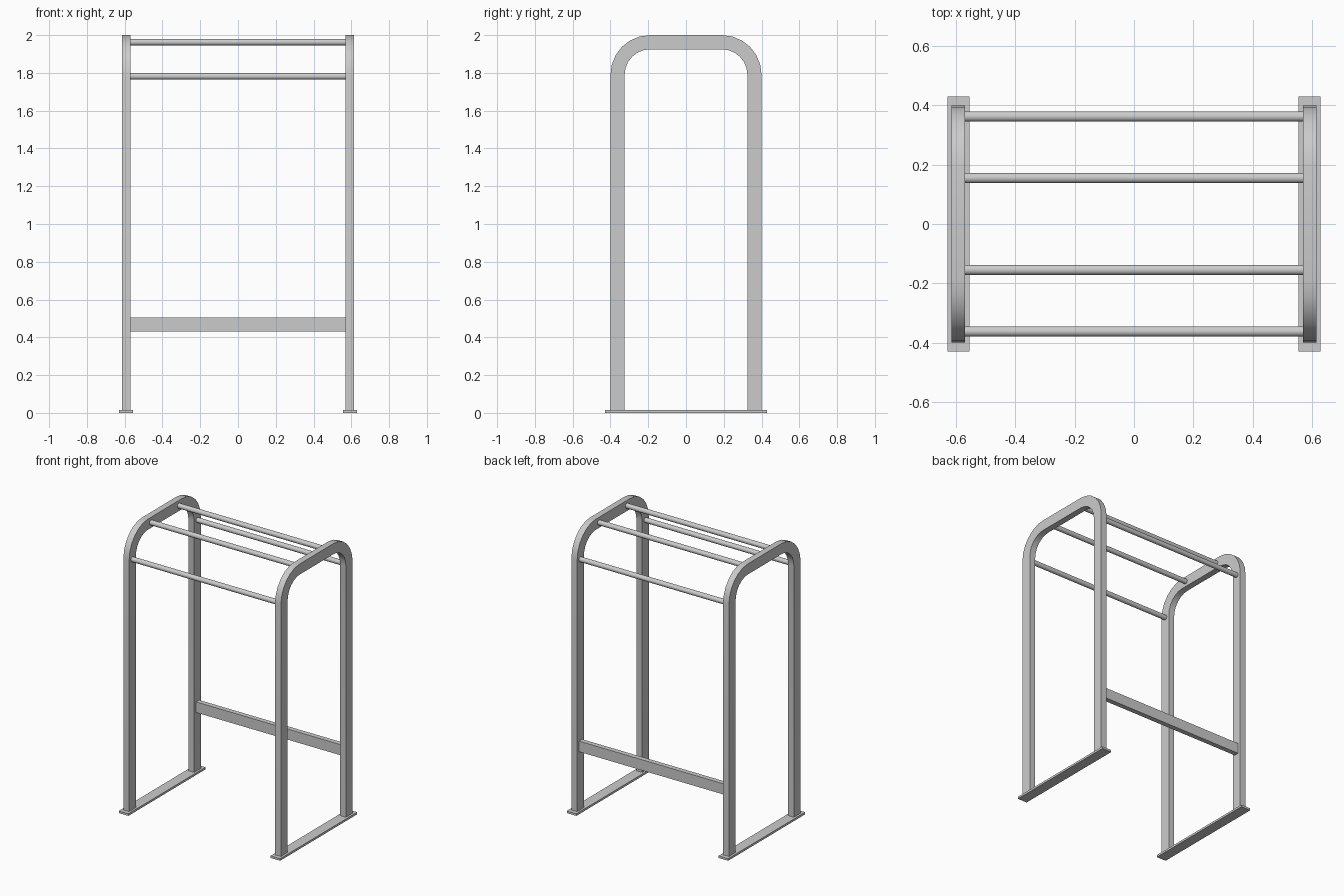
import bpy, bmesh, math

if "Cube" in bpy.data.objects:
    bpy.data.objects.remove(bpy.data.objects["Cube"])

FRAME_X, FRAME_W = 0.5925, 0.045
SEGS = 6


def box(name, center, size):
    bpy.ops.mesh.primitive_cube_add(size=1, location=center)
    ob = bpy.context.object
    ob.name = name
    ob.scale = size
    bpy.ops.object.transform_apply(location=False, rotation=False, scale=True)
    return ob


def arch_line(half, top, r):
    # one edge of the inverted U, from front foot to back foot
    pts = [(-half, 0.015)]
    for side, start in ((-1, math.pi), (1, math.pi / 2)):
        for i in range(SEGS + 1):
            a = start - i * math.pi / 2 / SEGS
            pts.append((side * (half - r) + r * math.cos(a), top - r + r * math.sin(a)))
    return pts + [(half, 0.015)]


def arch(name, x):
    outer = arch_line(0.4, 2.0, 0.21)
    inner = arch_line(0.325, 1.925, 0.135)
    bm = bmesh.new()
    rings = []
    for (yo, zo), (yi, zi) in zip(outer, inner):
        rings.append([bm.verts.new((sx * FRAME_W / 2, y, z)) for sx, y, z in
                      ((-1, yo, zo), (1, yo, zo), (1, yi, zi), (-1, yi, zi))])
    for a, b in zip(rings, rings[1:]):
        for i in range(4):
            j = (i + 1) % 4
            bm.faces.new((a[i], a[j], b[j], b[i]))
    bm.faces.new(rings[0])
    bm.faces.new(rings[-1])
    bmesh.ops.recalc_face_normals(bm, faces=bm.faces)
    me = bpy.data.meshes.new(name)
    bm.to_mesh(me)
    bm.free()
    ob = bpy.data.objects.new(name, me)
    ob.location.x = x
    bpy.context.collection.objects.link(ob)
    bpy.ops.object.select_all(action='DESELECT')
    ob.select_set(True)
    bpy.context.view_layer.objects.active = ob
    bpy.ops.object.shade_smooth_by_angle(angle=math.radians(30))


# side arches and floor plates
for side, s in (("left", -1), ("right", 1)):
    arch(side + "_arch_frame", s * FRAME_X)
    box(side + "_floor_plate", (s * FRAME_X, 0, 0.0075), (0.075, 0.86, 0.015))

# round hanging bars: two upper, two lower
for name, s in (("front", -1), ("back", 1)):
    for level, y, z in (("upper", 0.155, 1.9625), ("lower", 0.3625, 1.782)):
        bpy.ops.mesh.primitive_cylinder_add(vertices=24, radius=0.0175, depth=1.15,
                                            location=(0, s * y, z), rotation=(0, math.pi / 2, 0))
        bpy.context.object.name = f"{name}_{level}_bar"
        bpy.ops.object.shade_smooth_by_angle(angle=math.radians(30))

# rear brace between the legs
box("rear_brace", (0, 0.3625, 0.4675), (1.15, 0.035, 0.075))
